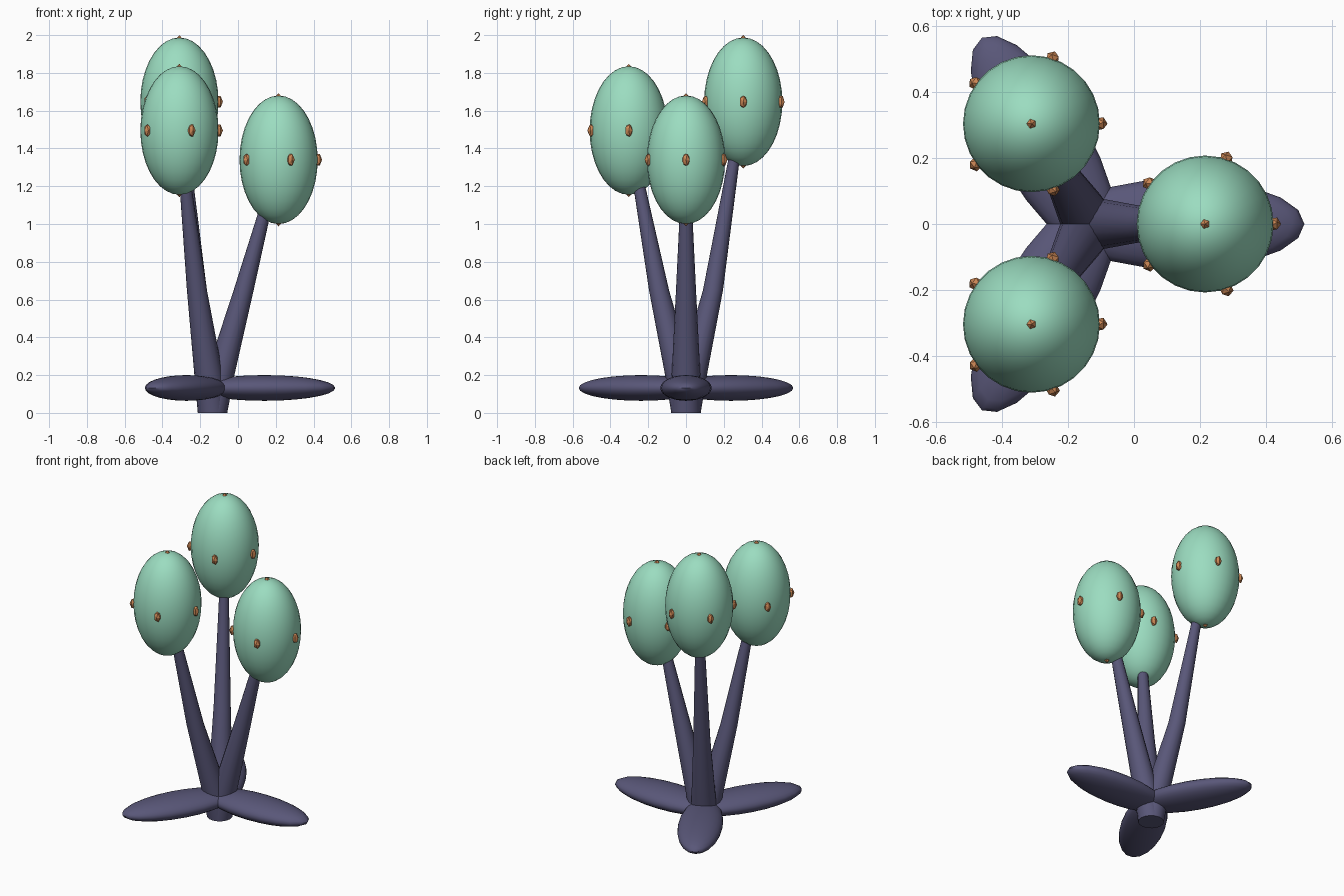
import bpy, bmesh, math
from mathutils import Matrix, Vector

if "Cube" in bpy.data.objects:
    bpy.data.objects.remove(bpy.data.objects["Cube"])


def material(name, rgb):
    m = bpy.data.materials.new(name)
    m.use_nodes = True
    m.diffuse_color = (*rgb, 1)
    m.node_tree.nodes["Principled BSDF"].inputs["Base Color"].default_value = (*rgb, 1)
    return m


GREEN = material("mint green", (0.33, 0.72, 0.53))
PURPLE = material("dusk purple", (0.10, 0.095, 0.19))
ORANGE = material("copper orange", (0.60, 0.24, 0.09))

CENTRE = Vector((-0.135, 0, 0))   # axis shared by the three stems
REACH = 0.35                      # horizontal distance from axis to pod
POD = Vector((0.207, 0.207, 0.34))


def finish(name, bm, mat, smooth=True):
    bmesh.ops.recalc_face_normals(bm, faces=bm.faces)
    mesh = bpy.data.meshes.new(name)
    bm.to_mesh(mesh)
    bm.free()
    mesh.materials.append(mat)
    ob = bpy.data.objects.new(name, mesh)
    bpy.context.collection.objects.link(ob)
    if smooth:
        bpy.ops.object.select_all(action='DESELECT')
        ob.select_set(True)
        bpy.context.view_layer.objects.active = ob
        bpy.ops.object.shade_smooth_by_angle(angle=math.radians(50))
    return ob


def ellipsoid(name, centre, radii, turn, mat, segments, rings):
    bm = bmesh.new()
    xf = Matrix.Translation(centre) @ Matrix.Rotation(turn, 4, 'Z') @ Matrix.Diagonal((*radii, 1))
    bmesh.ops.create_uvsphere(bm, u_segments=segments, v_segments=rings, radius=1, matrix=xf)
    finish(name, bm, mat)


def stem(name, outward, top):
    # tapered tube leaning outwards: (offset, height, radius)
    bm = bmesh.new()
    sides, loops = 16, []
    for off, z, r in ((0, 0, 0.078), (0.04, 0.2, 0.076), (0.165, 0.65, 0.053), (REACH, top, 0.02)):
        c = CENTRE + outward * off + Vector((0, 0, z))
        angles = [math.tau * i / sides for i in range(sides)]
        loops.append([bm.verts.new(c + Vector((r * math.cos(a), r * math.sin(a), 0))) for a in angles])
    for low, high in zip(loops, loops[1:]):
        for i in range(sides):
            j = (i + 1) % sides
            bm.faces.new((low[i], low[j], high[j], high[i]))
    bm.faces.new(loops[0])
    bm.faces.new(loops[-1])
    finish(name, bm, PURPLE)


def bumps(name, centre):
    # five studs around the pod's waist and one at each pole
    bm = bmesh.new()
    spots = []
    for i in range(5):
        a = math.tau * i / 5
        spots.append(Vector((math.cos(a), math.sin(a), 0)) * 0.208)
    spots += [Vector((0, 0, s * 0.317)) for s in (1, -1)]
    for p in spots:
        facing = p.to_track_quat('Z', 'Y').to_matrix().to_4x4()
        xf = Matrix.Translation(centre + p) @ Matrix.Diagonal((1, 1, 1.64, 1)) @ facing
        bmesh.ops.create_icosphere(bm, subdivisions=1, radius=0.022, matrix=xf)
    finish(name, bm, ORANGE, smooth=False)


# One stem, pod, set of bumps and leaf in each of three directions
for label, turn, height in (("left", 0, 1.34), ("back", 120, 1.647), ("front", 240, 1.495)):
    angle = math.radians(turn)
    outward = Vector((math.cos(angle), math.sin(angle), 0))
    pod_centre = CENTRE + outward * REACH + Vector((0, 0, height))
    stem(label + "_stem", outward, height)
    ellipsoid(label + "_pod", pod_centre, POD, 0, GREEN, 28, 18)
    bumps(label + "_pod_bumps", pod_centre)
    leaf_centre = CENTRE + outward * 0.275 + Vector((0, 0, 0.132))
    ellipsoid(label + "_leaf", leaf_centre, (0.375, 0.136, 0.068), angle, PURPLE, 20, 14)
